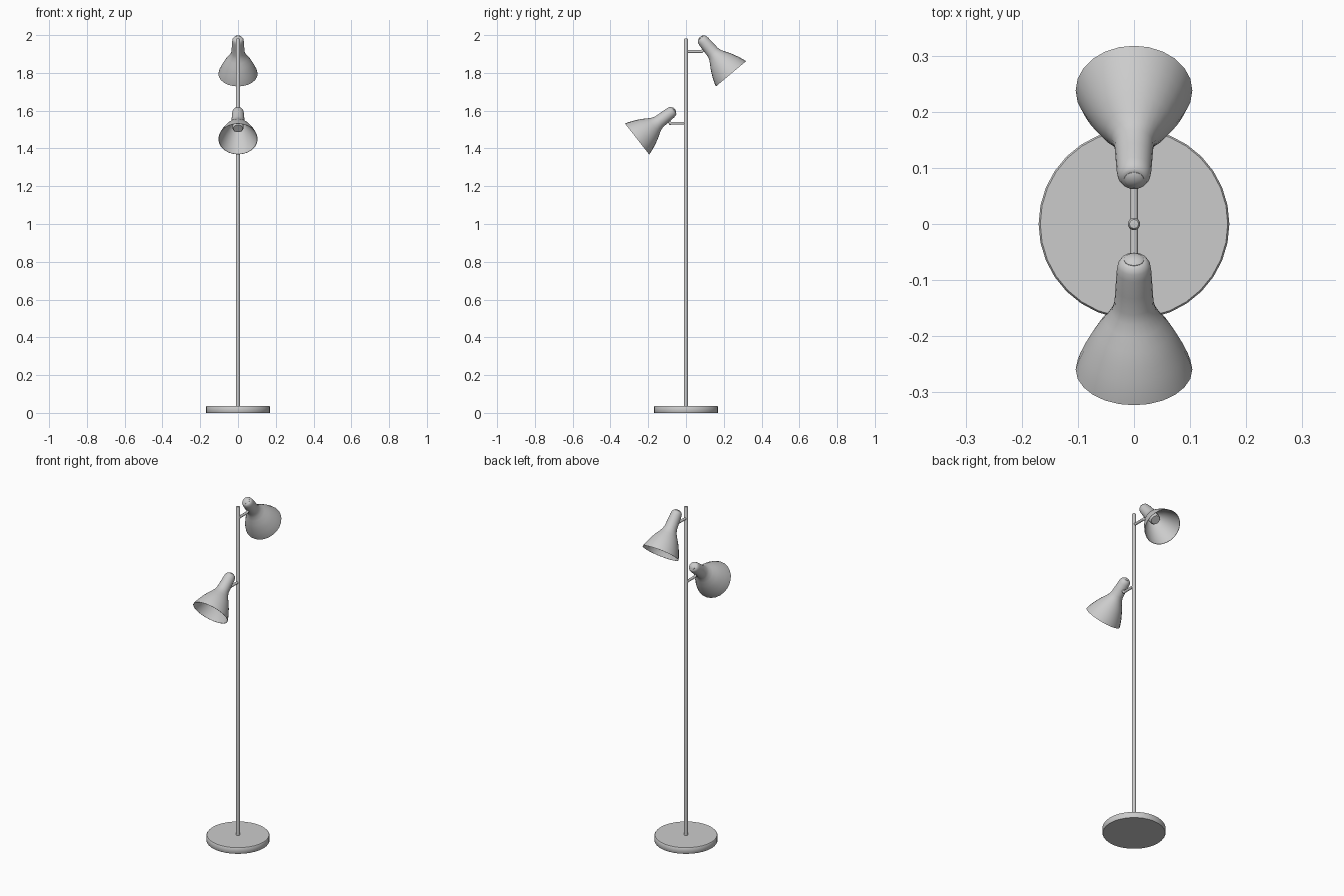
import bpy, bmesh, math
from mathutils import Matrix, Vector

if "Cube" in bpy.data.objects:
    bpy.data.objects.remove(bpy.data.objects["Cube"])


def lathe(name, profile, segments, matrix=Matrix(), angle=40):
    """Spin an (r, z) profile about z; r = 0 ends close at a pole."""
    bm = bmesh.new()
    verts = [bm.verts.new((r, 0, z)) for r, z in profile]
    edges = [bm.edges.new(pair) for pair in zip(verts, verts[1:])]
    bmesh.ops.spin(bm, geom=verts + edges, cent=(0, 0, 0), axis=(0, 0, 1),
                   angle=math.tau, steps=segments, use_merge=False)
    bmesh.ops.remove_doubles(bm, verts=bm.verts, dist=1e-5)
    bmesh.ops.recalc_face_normals(bm, faces=bm.faces)
    mesh = bpy.data.meshes.new(name)
    bm.to_mesh(mesh)
    bm.free()
    obj = bpy.data.objects.new(name, mesh)
    bpy.context.collection.objects.link(obj)
    obj.matrix_world = matrix
    bpy.ops.object.select_all(action='DESELECT')
    obj.select_set(True)
    bpy.context.view_layer.objects.active = obj
    bpy.ops.object.shade_smooth_by_angle(angle=math.radians(angle))
    return obj


def rod(name, start, end, radius, segments=16):
    start, end = Vector(start), Vector(end)
    length = (end - start).length
    turn = (end - start).to_track_quat('Z', 'Y').to_matrix().to_4x4()
    profile = [(0, 0), (radius, 0), (radius, length), (0, length)]
    return lathe(name, profile, segments, Matrix.Translation(start) @ turn)


# Shade outline from neck end to rim, measured up the shade axis from the rim
OUTER = [(0.018, 0.248), (0.024, 0.245), (0.029, 0.236), (0.031, 0.222),
         (0.033, 0.185), (0.035, 0.150), (0.040, 0.132), (0.051, 0.112),
         (0.066, 0.089), (0.079, 0.064), (0.090, 0.040), (0.099, 0.017),
         (0.104, 0.0)]
WALL = 0.002


def lamp(prefix, rim_centre, tilt, side):
    place = Matrix.Translation(rim_centre) @ Matrix.Rotation(math.radians(tilt), 4, 'X')

    # Thin-walled bell shade
    inner = [(r - WALL, z - (WALL if z > 0.2 else 0)) for r, z in reversed(OUTER)]
    lathe(prefix + "_shade", [(0, 0.248)] + OUTER + inner + [(0, 0.246)], 24, place)

    # Cap on the neck and bulb socket inside it
    lathe(prefix + "_cap", [(0.018, 0.244), (0.018, 0.249), (0.013, 0.253), (0, 0.255)],
          20, place)
    lathe(prefix + "_socket", [(0, 0.235), (0.024, 0.235), (0.030, 0.15), (0.030, 0.098),
                               (0.025, 0.090), (0, 0.090)], 20, place)

    # Arm from the pole to a swivel joint on the neck
    pivot = place @ Vector((0, -side * 0.043, 0.19))
    rod(prefix + "_arm", (0, 0, pivot.z), pivot, 0.0075)
    rod(prefix + "_joint_stub", pivot, place @ Vector((0, -side * 0.028, 0.19)), 0.0075)
    ball = [(0.0085 * math.sin(a), 0.0085 * math.cos(a))
            for a in (math.pi * i / 8 for i in range(9))]
    ball[0], ball[-1] = (0, 0.0085), (0, -0.0085)
    lathe(prefix + "_joint", ball, 16, Matrix.Translation(pivot))


# Round base with a slightly eased edge
lathe("base", [(0, 0), (0.168, 0), (0.17, 0.003), (0.17, 0.032),
               (0.167, 0.036), (0, 0.036)], 32)

# Pole with a collar at the foot and a softened top
lathe("pole", [(0, 0.03), (0.011, 0.03), (0.011, 1.977), (0.008, 1.982), (0, 1.983)], 16)

# Two lamps aimed to opposite sides
lamp("upper_lamp", (0, 0.238, 1.795), 40, 1)
lamp("lower_lamp", (0, -0.259, 1.45), -52, -1)
